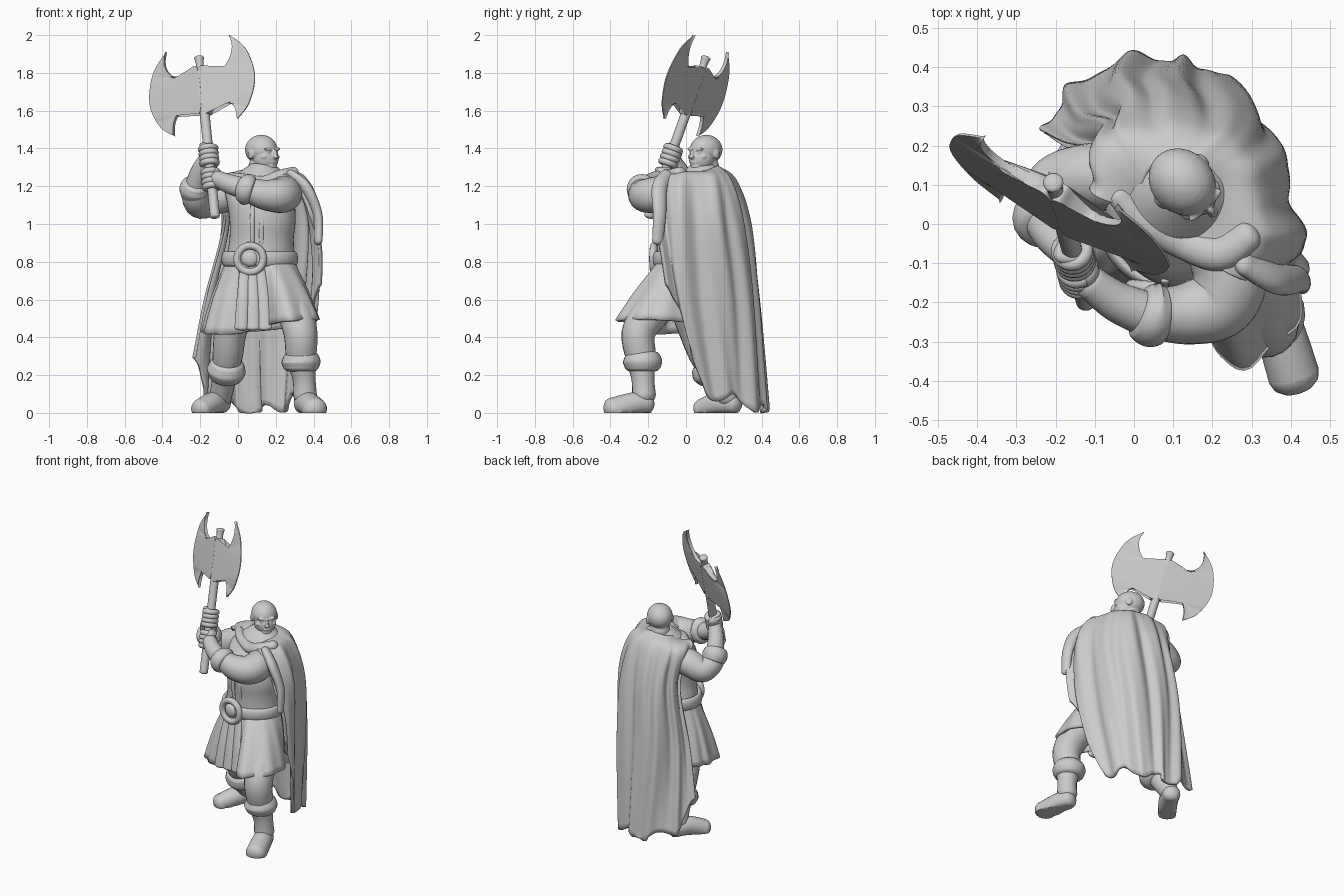
import bpy, bmesh, math
from mathutils import Vector, Matrix

default_cube = bpy.data.objects.get("Cube")
if default_cube:
    bpy.data.objects.remove(default_cube, do_unlink=True)

grey = bpy.data.materials.new("plain_grey")
grey.use_nodes = True
grey.diffuse_color = (.6, .6, .6, 1)
grey.node_tree.nodes["Principled BSDF"].inputs["Base Color"].default_value = grey.diffuse_color


def curve(points, count):
    """Sample a smooth curve through points of any dimension."""
    points = [Vector(p) for p in points]
    last = len(points) - 1
    result = []
    for k in range(count + 1):
        i = min(int(k * last / count), last - 1)
        t = k * last / count - i
        before, start = points[max(i - 1, 0)], points[i]
        end, after = points[i + 1], points[min(i + 2, last)]
        slope_in, slope_out = (end - before) / 2, (after - start) / 2
        result.append(start + slope_in * t
                      + ((end - start) * 3 - slope_in * 2 - slope_out) * t ** 2
                      + ((start - end) * 2 + slope_in + slope_out) * t ** 3)
    return result


def finish(name, bm, sharp=50):
    """Turn a bmesh into a smooth shaded object."""
    bmesh.ops.recalc_face_normals(bm, faces=bm.faces)
    mesh = bpy.data.meshes.new(name)
    bm.to_mesh(mesh)
    bm.free()
    mesh.materials.append(grey)
    mesh.shade_smooth()
    mesh.set_sharp_from_angle(angle=math.radians(sharp))
    obj = bpy.data.objects.new(name, mesh)
    bpy.context.collection.objects.link(obj)
    return obj


def loft(name, rows, closed=True, caps=True, sharp=50):
    """Skin a list of rows that have equal point counts."""
    bm = bmesh.new()
    grid = [[bm.verts.new(p) for p in row] for row in rows]
    width = len(grid[0])
    for low, high in zip(grid, grid[1:]):
        for j in range(width if closed else width - 1):
            k = (j + 1) % width
            bm.faces.new((low[j], low[k], high[k], high[j]))
    if caps:
        bm.faces.new(grid[0])
        bm.faces.new(grid[-1])
    return finish(name, bm, sharp)


def tube(name, points, flat=1, hint=(0, 0, 1), count=24, sides=20, dome=.7):
    """Round-ended limb through (x, y, z, radius) points; flat squashes it along hint."""
    path = curve(points, count)
    centres = [p.to_3d() for p in path]
    radii = [p[3] for p in path]
    tangents = [(centres[min(i + 1, count)] - centres[max(i - 1, 0)]).normalized()
                for i in range(count + 1)]
    stations = list(zip(centres, tangents, radii))
    steps = [math.radians(a) for a in (80, 55, 28)]
    start = [(centres[0] - tangents[0] * radii[0] * dome * math.sin(a), tangents[0],
              radii[0] * math.cos(a)) for a in steps]
    end = [(centres[-1] + tangents[-1] * radii[-1] * dome * math.sin(a), tangents[-1],
            radii[-1] * math.cos(a)) for a in reversed(steps)]
    rows, normal = [], Vector(hint)
    for centre, tangent, radius in start + stations + end:
        normal = (normal - tangent * normal.dot(tangent)).normalized()
        side = tangent.cross(normal)
        row = []
        for j in range(sides):
            a = math.tau * j / sides
            p = centre + (side * math.cos(a) + normal * math.sin(a) * flat) * radius
            p.z = max(p.z, 0)
            row.append(p)
        rows.append(row)
    return loft(name, rows)


def arc(centre, across, up, radius, thickness, begin=0, sweep=360, count=12):
    """Points of a circular tube path."""
    angles = [math.radians(begin + sweep * i / count) for i in range(count + 1)]
    return [(*(centre + (across * math.cos(a) + up * math.sin(a)) * radius), thickness)
            for a in angles]


def ellipse(x, y, rx, ry, z, sides=40):
    return [Vector((x + rx * math.cos(math.tau * j / sides),
                    y + ry * math.sin(math.tau * j / sides), z)) for j in range(sides)]


# Torso under the tunic, from hips to neck
torso = curve([(.12, 0, .18, .15, .7), (.12, 0, .18, .155, .82), (.125, -.01, .17, .145, .92),
               (.13, -.01, .175, .155, 1.02), (.12, .02, .18, .17, 1.12), (.11, .06, .18, .14, 1.2),
               (.12, .08, .13, .11, 1.26), (.13, .09, .06, .06, 1.32)], 28)
loft("tunic_torso", [ellipse(*row) for row in torso])
for side in (-1, 1):
    tube("tunic_placket", [(.1 + side * .025, -.147, .88, .012), (.1 + side * .025, -.16, 1.0, .012),
                           (.11 + side * .03, -.145, 1.12, .012)], flat=.6, hint=(0, 1, 0))

# Belt with its large round buckle
belt = [(p.x, p.y, p.z, .04) for p in ellipse(.115, -.005, .185, .155, .815, 24)]
tube("belt", belt + belt[:1], flat=.45, hint=(1, 0, 0), count=48)
buckle_centre = Vector((.065, -.168, .815))
across = Vector((1, -.1, 0)).normalized()
up = Vector((0, 0, 1))
tube("buckle_rim", arc(buckle_centre, across, up, .07, .02), count=36, sides=12)
tube("buckle_boss", [(.065, -.15, .815, .055), (.065, -.175, .815, .038)], hint=up, dome=.3)

# Pleated skirt: waist ring blended down to an uneven hem
hem = [(-.19, .04, .43), (-.16, -.13, .42), (0, -.19, .42), (.14, -.21, .46), (.26, -.37, .49),
       (.43, -.22, .5), (.38, 0, .48), (.27, .14, .45), (.08, .18, .43), (-.1, .15, .43)]
hem = curve(hem + hem[:1], 100)[:-1]
skirt_rows = []
for step in range(11):
    t = step / 10
    row = []
    for j, low in enumerate(hem):
        out = Vector((low.x - .12, low.y, 0)).normalized()
        high = Vector((.12 + out.x * .18, out.y * .15, .81))
        pleat = out * (.009 * t * math.sin(math.tau * j * .15) + .012 * math.sin(math.pi * t))
        row.append(high.lerp(low, t) + pleat)
    skirt_rows.append(row)
skirt = loft("skirt", skirt_rows, caps=False)
skirt.modifiers.new("thickness", "SOLIDIFY").thickness = .018
for shift in (-.055, 0, .055):
    tube("tabard_strip", [(.075 + shift * .7, -.155, .78, .026), (.08 + shift, -.2, .6, .032),
                          (.08 + shift * 1.15, -.225, .45, .035)], flat=.45, hint=(0, 1, 0), dome=.4)

# Legs, boots and fur cuffs
tube("left_leg", [(.2, -.02, .72, .11), (.29, -.16, .56, .1), (.33, -.25, .43, .09),
                  (.335, -.238, .29, .08), (.35, -.228, .18, .061), (.355, -.222, .09, .063)])
tube("left_boot", [(.35, -.21, .05, .058), (.375, -.28, .045, .063), (.408, -.388, .015, .066)])
tube("left_boot_cuff", [(.333, -.23, .235, .092), (.333, -.23, .27, .104), (.33, -.232, .305, .092)], dome=.25)
tube("right_leg", [(.06, .02, .72, .11), (0, .02, .56, .1), (-.04, .05, .43, .086),
                   (-.055, .1, .3, .08), (-.075, .17, .17, .064), (-.095, .225, .08, .06)])
tube("right_boot", [(-.09, .255, .05, .056), (-.135, .17, .05, .06), (-.197, .085, .018, .056)])
tube("right_boot_cuff", [(-.068, .15, .19, .088), (-.062, .13, .225, .103), (-.058, .11, .26, .09)], dome=.25)

# Sleeves, cuffs and forearms
tube("left_sleeve", [(.2, 0, 1.16, .095), (.245, -.12, 1.16, .095), (.22, -.2, 1.15, .092),
                     (.14, -.228, 1.155, .08), (.06, -.23, 1.18, .066)])
tube("left_cuff", [(.07, -.232, 1.175, .076), (.045, -.23, 1.183, .084), (.02, -.22, 1.19, .072)], dome=.2)
tube("left_forearm", [(.06, -.24, 1.18, .06), (-.04, -.2, 1.21, .052), (-.11, -.15, 1.24, .044)])
tube("right_sleeve", [(-.03, .12, 1.16, .09), (-.12, .12, 1.135, .085), (-.195, .1, 1.105, .078),
                      (-.225, .04, 1.14, .072), (-.225, .01, 1.19, .062)])
tube("right_cuff", [(-.23, .035, 1.155, .072), (-.23, .015, 1.185, .08), (-.224, -.005, 1.21, .07)], dome=.2)
tube("right_forearm", [(-.23, .02, 1.18, .058), (-.205, -.03, 1.27, .05), (-.17, -.07, 1.34, .042)])

# Axe handle, set in a tilted frame, with a nub above the blades
axis = Vector((-.1, .36, 1)).normalized()
spread = Vector((.86, -.45, .238)).normalized()
depth = axis.cross(spread).normalized()
axe_centre = Vector((-.19, .048, 1.72))


def on_handle(z):
    return axe_centre + axis * ((z - axe_centre.z) / axis.z)


tube("axe_handle", [(*on_handle(z), .026) for z in (1.04, 1.25, 1.45, 1.64)], dome=.4)
tube("axe_nub", [(*on_handle(z), r) for z, r in ((1.78, .026), (1.84, .02), (1.88, .026))], dome=.4)

# Twin crescent blades, thick by the socket and thin at the edge
inner = curve([(.195, .25), (.207, .21), (.206, .168), (.185, .122), (.145, .088), (.095, .075),
               (.05, .095), (.02, .12), (-.002, .08), (-.002, -.08), (.022, -.15), (.05, -.108),
               (.09, -.092), (.135, -.1), (.172, -.13), (.192, -.172), (.195, -.222)], 64)
outer = curve([(.195, .25), (.285, .15), (.323, -.01), (.275, -.15), (.195, -.222)], 64)
for name, mirror in (("left_axe_blade", 1), ("right_axe_blade", -1)):
    rows = []
    for a, b in zip(inner, outer):
        # The notches sit a little lower on the left blade
        dip = .02 * mirror * max(0, 1 - abs(a.x - .1) / .1)
        a = a - Vector((0, dip))
        thick = .01 + .018 * max(0, 1 - a.x / .12)
        middle = a.lerp(b, .4)
        section = [(a, thick), (middle, thick * .7), (b, .003),
                   (b, -.003), (middle, -thick * .7), (a, -thick)]
        rows.append([axe_centre + spread * p.x * mirror + axis * p.y + depth * h for p, h in section])
    loft(name, rows, sharp=40)

# Fists gripping the handle
for name, z, arm in (("right", 1.36, (-.17, -.06, 1.34)), ("left", 1.235, (-.11, -.14, 1.24))):
    grip = on_handle(z)
    toward = Vector(arm) - grip
    toward = (toward - axis * toward.dot(axis)).normalized()
    other = axis.cross(toward)
    palm = [grip + toward * .026 + axis * h for h in (-.035, 0, .035)]
    tube(name + "_palm", [(*p, .038) for p in palm], flat=.8, hint=toward)
    for k in range(4):
        centre = grip + axis * (k - 1.5) * .027
        tube(name + "_finger", arc(centre, toward, other, .037, .0175, 30, 290), sides=10)
    thumb = [grip + axis * .05 + toward * .03, grip + axis * .055 + other * .036, grip + axis * .04 - toward * .03]
    tube(name + "_thumb", [(*p, .015) for p in thumb], sides=10)

# Bald head, blended from simple masses and turned to its left
bm = bmesh.new()


def lump(centre, size, tilt=0):
    shape = Matrix.Translation(centre) @ Matrix.Rotation(tilt, 4, "Y") @ Matrix.Diagonal((*size, 1))
    bmesh.ops.create_uvsphere(bm, u_segments=24, v_segments=16, radius=1, matrix=shape)


lump((0, .01, .018), (.08, .092, .079))
lump((0, -.025, -.03), (.068, .066, .068))
lump((0, -.064, -.072), (.034, .026, .023))
lump((0, -.092, -.006), (.01, .016, .026))
lump((0, -.1, -.02), (.015, .013, .01))
lump((0, -.084, -.047), (.026, .01, .006))
lump((0, -.081, -.058), (.02, .01, .006))
lump((0, .02, -.08), (.062, .062, .075))
for side in (-1, 1):
    lump((side * .028, -.073, .019), (.03, .012, .009), side * -.2)
    lump((side * .03, -.07, .003), (.013, .012, .007))
    lump((side * .042, -.056, -.02), (.022, .02, .016))
    lump((side * .078, .012, -.005), (.009, .02, .027))
head = finish("head", bm)
head.matrix_world = Matrix.Translation((.13, .1, 1.375)) @ Matrix.Rotation(math.radians(45), 4, "Z")
remesh = head.modifiers.new("blend", "REMESH")
remesh.mode, remesh.voxel_size, remesh.use_smooth_shade = "VOXEL", .004, True
soften = head.modifiers.new("soften", "SMOOTH")
soften.iterations = 5

# Long cloak: columns run from the neck over the shoulder to the hem
cloak_columns = [
    [(.1, -.04, 1.23), (.25, -.13, 1.26), (.36, -.16, 1.13), (.44, -.13, .9), (.45, -.1, .68)],
    [(.2, .02, 1.27), (.34, -.02, 1.26), (.42, -.01, 1.05), (.4, .03, .6), (.34, .12, .13)],
    [(.21, .12, 1.29), (.3, .16, 1.24), (.36, .2, 1.0), (.34, .26, .6), (.29, .3, .06)],
    [(.15, .17, 1.31), (.2, .25, 1.23), (.2, .32, 1.0), (.17, .37, .6), (.16, .41, .01)],
    [(.06, .16, 1.3), (.04, .25, 1.24), (.03, .33, 1.0), (0, .38, .6), (.03, .425, .01)],
    [(.02, .1, 1.28), (-.08, .22, 1.24), (-.07, .27, 1.0), (-.13, .29, .6), (-.165, .355, .09)],
    [(.03, .03, 1.24), (-.11, .08, 1.25), (-.07, .17, 1.0), (-.16, .2, .6), (-.22, .23, .27)]]
cloak_rows = []
for i, level in enumerate(zip(*[curve(column, 40) for column in cloak_columns])):
    t = i / 40
    row = curve(level, 120)
    for j, p in enumerate(row):
        out = Vector((p.x - .12, p.y - .08, 0)).normalized()
        wave = math.sin(j * .36 + t * 3) + .7 * math.sin(j * .19 - t * 2) + .3 * math.sin(j * .7)
        p += out * wave * .013 * min(1, t * 2)
        p.z = max(p.z + .035 * t ** 6 * math.sin(j * .23), .003)
    cloak_rows.append(row)
cloak = loft("cloak", cloak_rows, closed=False, caps=False)
cloak.modifiers.new("thickness", "SOLIDIFY").thickness = .022

# Gathered collar and the hanging fold on the left shoulder
tube("cloak_collar", [(-.04, .07, 1.25, .028), (.03, 0, 1.24, .034), (.13, -.05, 1.22, .042),
                      (.22, -.075, 1.25, .045), (.29, -.03, 1.27, .04)], flat=.8)
tube("cloak_hanging_fold", [(.28, -.1, 1.26, .035), (.36, -.14, 1.19, .042), (.42, -.14, 1.05, .036),
                            (.425, -.15, .91, .03)], flat=.7, hint=(1, 0, 0))
